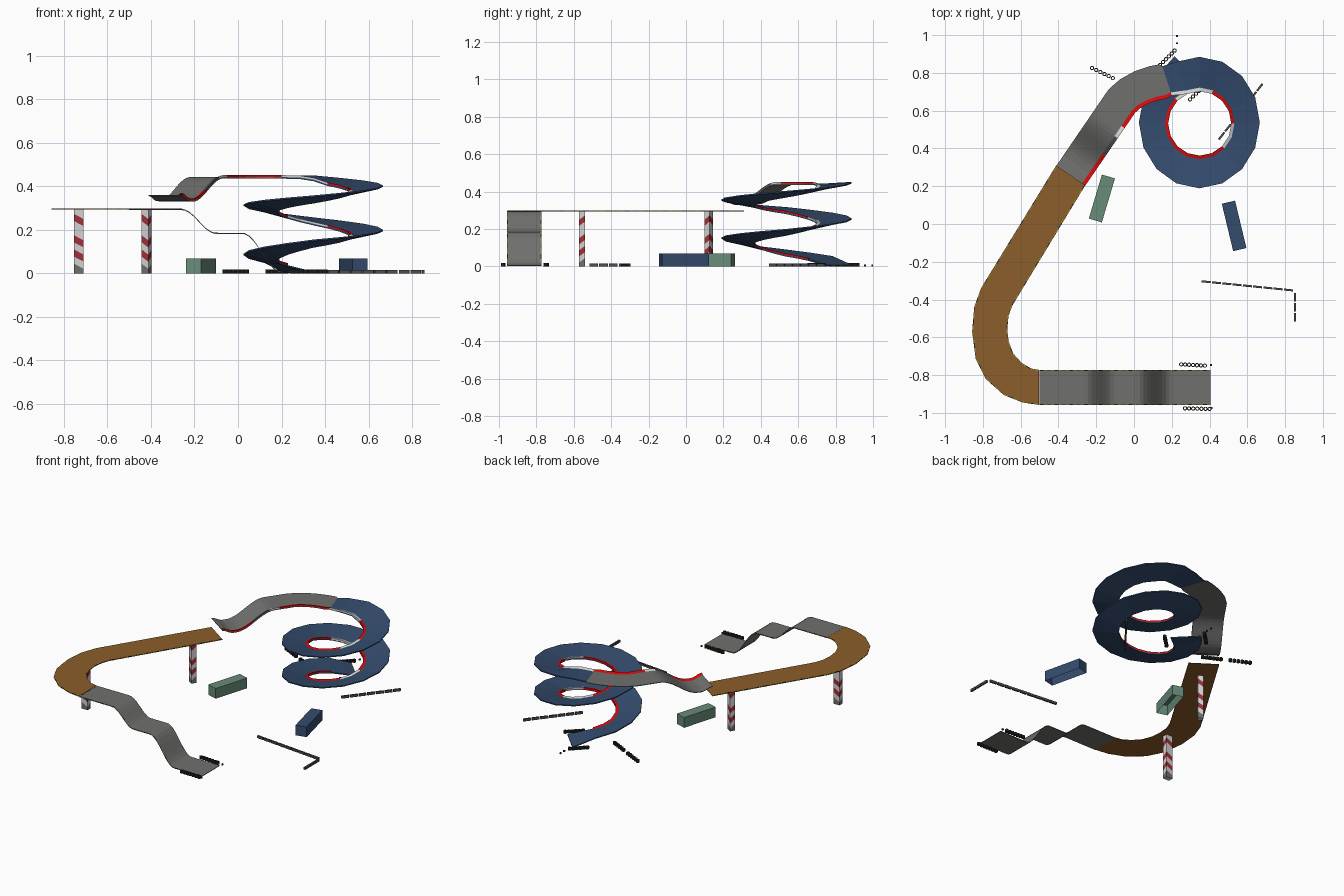
import bpy, bmesh, math
from mathutils import Vector, Matrix

if "Cube" in bpy.data.objects:
    bpy.data.objects.remove(bpy.data.objects["Cube"])


def mat(name, r, g, b):
    m = bpy.data.materials.new(name)
    m.diffuse_color = (r, g, b, 1)
    m.use_nodes = True
    m.node_tree.nodes["Principled BSDF"].inputs["Base Color"].default_value = m.diffuse_color
    return m


BROWN = mat("brown_road", .265, .112, .024)
BLUE = mat("blue_road", .034, .072, .155)
GREY = mat("grey_ramp", .16, .16, .155)
GREEN = mat("green_container", .14, .26, .19)
RED = mat("red_kerb", .65, .003, .003)
WHITE = mat("white_kerb", .65, .65, .65)
BLACK = mat("black_rubber", .025, .025, .025)
YELLOW = mat("yellow_mark", .40, .33, .03)
BARRIER = mat("barrier_grey", .075, .075, .075)
POST = mat("post_red", .35, .03, .04)


def make(name, bm, mats, recalc=True):
    if recalc:
        bmesh.ops.recalc_face_normals(bm, faces=bm.faces)
    me = bpy.data.meshes.new(name)
    bm.to_mesh(me)
    bm.free()
    for m in mats:
        me.materials.append(m)
    ob = bpy.data.objects.new(name, me)
    bpy.context.collection.objects.link(ob)
    return ob


def ribbon(name, left, right, m, thick=.004):
    """Road slab between two edge lines."""
    bm = bmesh.new()
    down = Vector((0, 0, -thick))
    rings = [[bm.verts.new(p) for p in (l, r, r + down, l + down)] for l, r in zip(left, right)]
    for a, b in zip(rings, rings[1:]):
        for i in range(4):
            bm.faces.new((a[i], b[i], b[(i + 1) % 4], a[(i + 1) % 4]))
    bm.faces.new(rings[0])
    bm.faces.new(rings[-1])
    return make(name, bm, [m])


def resample(pts, step):
    out = []
    for a, b in zip(pts, pts[1:]):
        n = max(1, round((b - a).length / step))
        out += [a.lerp(b, i / n) for i in range(n)]
    return out + [pts[-1]]


def striped(name, lines, mats, pattern):
    """Thin strip through parallel lines, colours repeating by pattern."""
    bm = bmesh.new()
    rows = [[bm.verts.new(p) for p in ln] for ln in lines]
    for a, b in zip(rows, rows[1:]):
        for i in range(len(a) - 1):
            f = bm.faces.new((a[i], a[i + 1], b[i + 1], b[i]))
            f.material_index = pattern[i % len(pattern)]
    return make(name, bm, mats, False)


def edge_marks(name, edge, other, m):
    """Short painted dashes lying along a road edge."""
    e, o = resample(edge, .03), []
    for i, p in enumerate(e):
        near = min(range(len(edge)), key=lambda k: (edge[k] - p).length)
        o.append(p + (other[near] - edge[near]).normalized() * .005)
    up, low = Vector((0, 0, .0012)), Vector((0, 0, -.004))
    lines = [[p + up for p in o], [p + up for p in e], [p + low for p in e]]
    if (e[1] - e[0]).cross(o[0] - e[0]).z > 0:
        lines.reverse()
    striped(name, lines, [YELLOW, BLACK, m], [0, 1, 0, 2])


def kerb(name, inner, outer, pattern):
    low = [p + Vector((0, 0, -.006)) for p in inner]
    top = [p + Vector((0, 0, .009)) for p in inner]
    toe = [p.lerp(q, .11) + Vector((0, 0, .002)) for p, q in zip(inner, outer)]
    striped(name, [low, top, toe], [RED, WHITE, BARRIER], pattern)


def ease(t):
    t = min(1, max(0, t))
    return .5 - .5 * math.cos(math.pi * t)


def offset(pts, half):
    """Left and right edges of a centre line."""
    left, right = [], []
    for i, p in enumerate(pts):
        ds = [(pts[j + 1] - pts[j]).xy.normalized() for j in (i - 1, i) if 0 <= j < len(pts) - 1]
        d = sum(ds, Vector((0, 0))).normalized()
        n = Vector((-d.y, d.x, 0)) * half
        left.append(p + n)
        right.append(p - n)
    return left, right


# lower ramp with two drops
line = []
for i in range(47):
    x = .405 - .905 * i / 46
    z = .007 + .178 * ease((.20 - x) / .18) + .11 * ease((-.10 - x) / .16)
    line.append(Vector((x, -.865, z)))
L, R = offset(line, .093)
ribbon("lower_ramp", L, R, GREY)
edge_marks("lower_ramp_marks_front", L, R, GREY)
edge_marks("lower_ramp_marks_back", R, L, GREY)

# flat raised road with bend
outer = [(-.503, -.958), (-.59, -.945), (-.69, -.905), (-.785, -.82), (-.838, -.715),
         (-.857, -.57), (-.846, -.44), (-.81, -.34), (-.412, .31)]
inner = [(-.503, -.772), (-.545, -.765), (-.595, -.735), (-.64, -.685), (-.664, -.62),
         (-.671, -.555), (-.664, -.485), (-.643, -.43), (-.258, .205)]
R, L = [[Vector((x, y, .297)) for x, y in edge] for edge in (inner, outer)]
ribbon("raised_road", L, R, BROWN, .003)
edge_marks("raised_road_marks_outer", L, R, BROWN)
edge_marks("raised_road_marks_inner", R, L, BROWN)

# upper ramp: jump landing that climbs to the spiral
route = [Vector(p + (0,)) for p in ((-.335, .255), (-.065, .65), (-.02, .69), (.04, .723), (.105, .745), (.175, .758))]
route = resample(route, .022)
L, R = offset(route, .093)
L[-1], R[-1] = Vector((.15, .835, 0)), Vector((.20, .68, 0))
for side in (L, R):
    for p, c in zip(side, route):
        s = (c - route[0]).length
        p.z = .335 + .025 * (1 - ease(s / .07)) + .107 * ease((s - .09) / .25)
ribbon("upper_ramp", L, R, GREY)
kerb("upper_ramp_kerb", R, L, [0] * 9 + [2] * 5 + [1] * 3 + [0] * 20)
start = L[-1].copy(), R[-1].copy()

# two-turn banked spiral with a straight run-out
L, R = [start[0]], [start[1]]
heights = [.450, .404, .358, .317, .257, .200, .155, .090, .02]
for i in range(32):
    deg = 112.5 - 22.5 * i
    a = math.radians(deg)
    k = min(7.999, max(0, (90 - deg) / 90))
    z = heights[int(k)] + (heights[int(k) + 1] - heights[int(k)]) * (k % 1)
    bank = .03 * min(1, (i + 1) / 3, (34 - i) / 5)
    L.append(Vector((.346 + .32 * math.cos(a), .537 + .348 * math.sin(a), z)))
    R.append(Vector((.348 + .167 * math.cos(a), .532 + .170 * math.sin(a), max(.012, z - bank))))
L.append(Vector((.215, .888, .008)))
R.append(Vector((.345, .755, .008)))
ribbon("spiral_road", L, R, BLUE, .007)
kerb("spiral_kerb", R[:-1], L[:-1], [1] * 3 + [0] * 3 + [1] * 2 + [0] * 8)
end = resample([L[-1], R[-1]], .03)
striped("spiral_end_marks", [end, [p - Vector((0, 0, .007)) for p in end]], [YELLOW, BLACK], [0, 1])


# striped support posts with slanted bands
def post(name, x, y, w, d, turn, top=.294, bands=9):
    bm = bmesh.new()
    rot = Matrix.Rotation(turn, 3, 'Z')
    rings = []
    for k in range(bands + 1):
        ring = []
        for i, (sx, sy) in enumerate(((-1, -1), (1, -1), (1, 1), (-1, 1))):
            slant = (-.012 if i % 2 else .012) if 0 < k < bands else 0
            q = rot @ Vector((sx * w / 2, sy * d / 2, 0))
            ring.append(bm.verts.new((x + q.x, y + q.y, top * k / bands + slant)))
        rings.append(ring)
    for k in range(bands):
        for i in range(4):
            a, b = rings[k], rings[k + 1]
            f = bm.faces.new((a[i], a[(i + 1) % 4], b[(i + 1) % 4], b[i]))
            f.material_index = 1 if k in (2, 4, 7) else (2 if k < 1 else 0)
    bm.faces.new(rings[0])
    bm.faces.new(rings[-1])
    make(name, bm, [WHITE, POST, GREY])


post("bend_post", -.732, -.555, .045, .032, 0)
post("straight_post", -.420, .122, .036, .032, math.radians(-30))


def box(name, centre, size, turn, m, open_bottom=False):
    bm = bmesh.new()
    bmesh.ops.create_cube(bm, size=1, matrix=Matrix.Translation(centre) @ Matrix.Rotation(turn, 4, 'Z')
                          @ Matrix.Diagonal((*size, 1)))
    if open_bottom:
        bm.normal_update()
        under = [f for f in bm.faces if f.normal.z < -.5]
        bmesh.ops.delete(bm, geom=under, context='FACES_ONLY')
    return make(name, bm, [m])


# cargo containers, open underneath
box("green_container", (-.170, .135, .034), (.243, .072, .068), math.atan2(.235, .07), GREEN, True)
box("blue_container", (.530, -.010, .034), (.258, .072, .068), math.atan2(-.25, .06), BLUE, True)


# low barrier rows
def barrier_row(name, a, b, n):
    a, b = Vector(a), Vector(b)
    d = b - a
    for i in range(n):
        c = a.lerp(b, (i + .5) / n)
        box(f"{name}_{i + 1}", (c.x, c.y, .008), (d.length / n * .88, .011, .016), math.atan2(d.y, d.x), BARRIER)


barrier_row("long_barrier", (.355, -.303), (.845, -.352), 9)
barrier_row("corner_barrier", (.852, -.362), (.852, -.52), 3)
barrier_row("spiral_barrier", (.447, .445), (.683, .745), 7)


# tyre rows
def tyre_row(name, a, b, n, r=.0115, h=.017):
    bm = bmesh.new()
    for k in range(n):
        c = Vector(a).lerp(Vector(b), k / (n - 1))
        rings = []
        for i in range(10):
            t = math.tau * i / 10
            rings.append([bm.verts.new((c.x + q * math.cos(t), c.y + q * math.sin(t), z))
                          for q, z in ((r, 0), (r, h), (r * .55, h), (r * .55, 0))])
        for i in range(10):
            p, q = rings[i], rings[(i + 1) % 10]
            for j in range(4):
                bm.faces.new((p[j], q[j], q[(j + 1) % 4], p[(j + 1) % 4]))
    make(name, bm, [BLACK])


tyre_row("ramp_tyres_back", (.25, -.743), (.375, -.750), 7)
tyre_row("ramp_tyres_front", (.27, -.976), (.40, -.979), 7)
tyre_row("left_tyres", (-.222, .826), (-.112, .772), 6)
tyre_row("under_ramp_tyres", (-.06, .745), (.04, .694), 6)
tyre_row("exit_tyres_outer", (.138, .842), (.215, .918), 6)
tyre_row("exit_tyres_inner", (.297, .66), (.375, .735), 6)

# small marker pegs
for i, (x, y) in enumerate(((.408, -.747), (.412, -.974), (.228, .957), (.228, .995))):
    box(f"marker_peg_{i + 1}", (x, y, .005), (.009, .009, .01), 0, BLACK)
